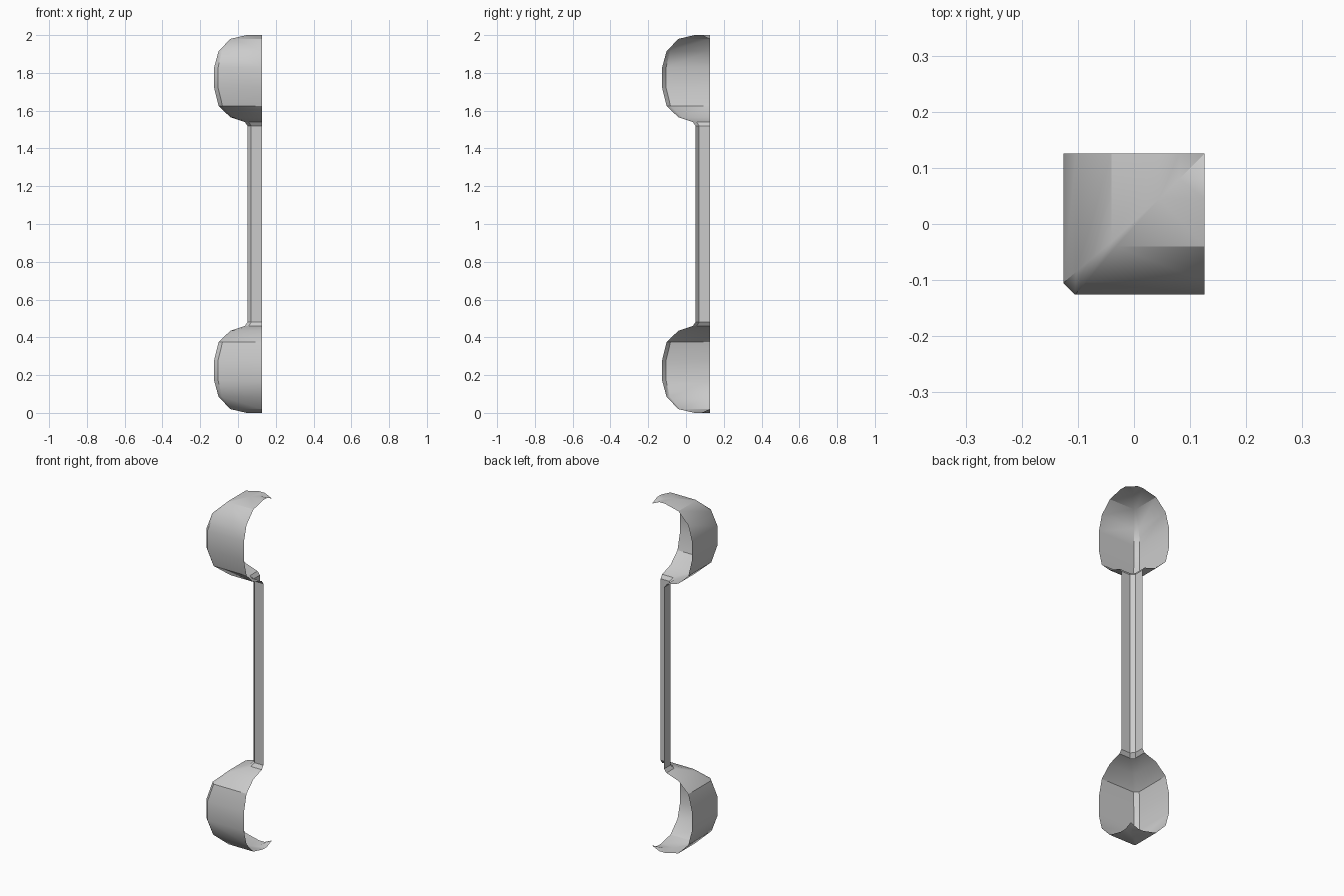
import bpy
import bmesh
import math

cube = bpy.data.objects.get("Cube")
if cube:
    bpy.data.objects.remove(cube, do_unlink=True)

AXIS = 0.126  # x and y of the pillar axis, where the open quarter ends

grey = bpy.data.materials.new("light grey")
grey.use_nodes = True
GREY = (0.6, 0.6, 0.6, 1)
grey.diffuse_color = GREY
grey.node_tree.nodes["Principled BSDF"].inputs["Base Color"].default_value = GREY


def quarter_shell(name, profile):
    """Open quarter of a square, chamfered column; profile is (radius, z, chamfer) going up."""
    bm = bmesh.new()
    rings = []
    for r, z, c in profile:
        near, inset = AXIS - r, AXIS - r + c
        corners = [(AXIS, near), (inset, near), (near, inset), (near, AXIS)]
        rings.append([bm.verts.new((x, y, z)) for x, y in corners])
    for low, high in zip(rings, rings[1:]):
        for i in range(3):
            bm.faces.new((low[i], high[i], high[i + 1], low[i + 1]))
    bmesh.ops.remove_doubles(bm, verts=bm.verts, dist=0.0005)
    mesh = bpy.data.meshes.new(name)
    bm.to_mesh(mesh)
    bm.free()
    mesh.materials.append(grey)
    obj = bpy.data.objects.new(name, mesh)
    bpy.context.collection.objects.link(obj)
    bpy.ops.object.select_all(action="DESELECT")
    obj.select_set(True)
    bpy.context.view_layer.objects.active = obj
    bpy.ops.object.shade_smooth_by_angle(angle=math.radians(32))


def flipped(profile):
    return [(r, 2 - z, c) for r, z, c in reversed(profile)]


# Rounded bulb, from the neck up to the slightly dipped tip
bulb = [(0.09, 1.54, 0.02), (0.166, 1.565, 0.02), (0.229, 1.625, 0.021),
        (0.252, 1.72, 0.021), (0.252, 1.83, 0.021), (0.229, 1.915, 0.018),
        (0.166, 1.98, 0.008), (0.081, 2.0, 0), (0.045, 2.0, 0), (0, 1.98, 0)]

# Sloping collar between the shaft and the bulb
collar = [(0.076, 1.52, 0.02), (0.09, 1.54, 0.02)]

for side, shape in (("upper", lambda p: p), ("lower", flipped)):
    quarter_shell(side + "_bulb", shape(bulb))
    quarter_shell(side + "_collar", shape(collar))

# Straight shaft
quarter_shell("shaft", [(0.076, 0.48, 0.02), (0.076, 1.52, 0.02)])
